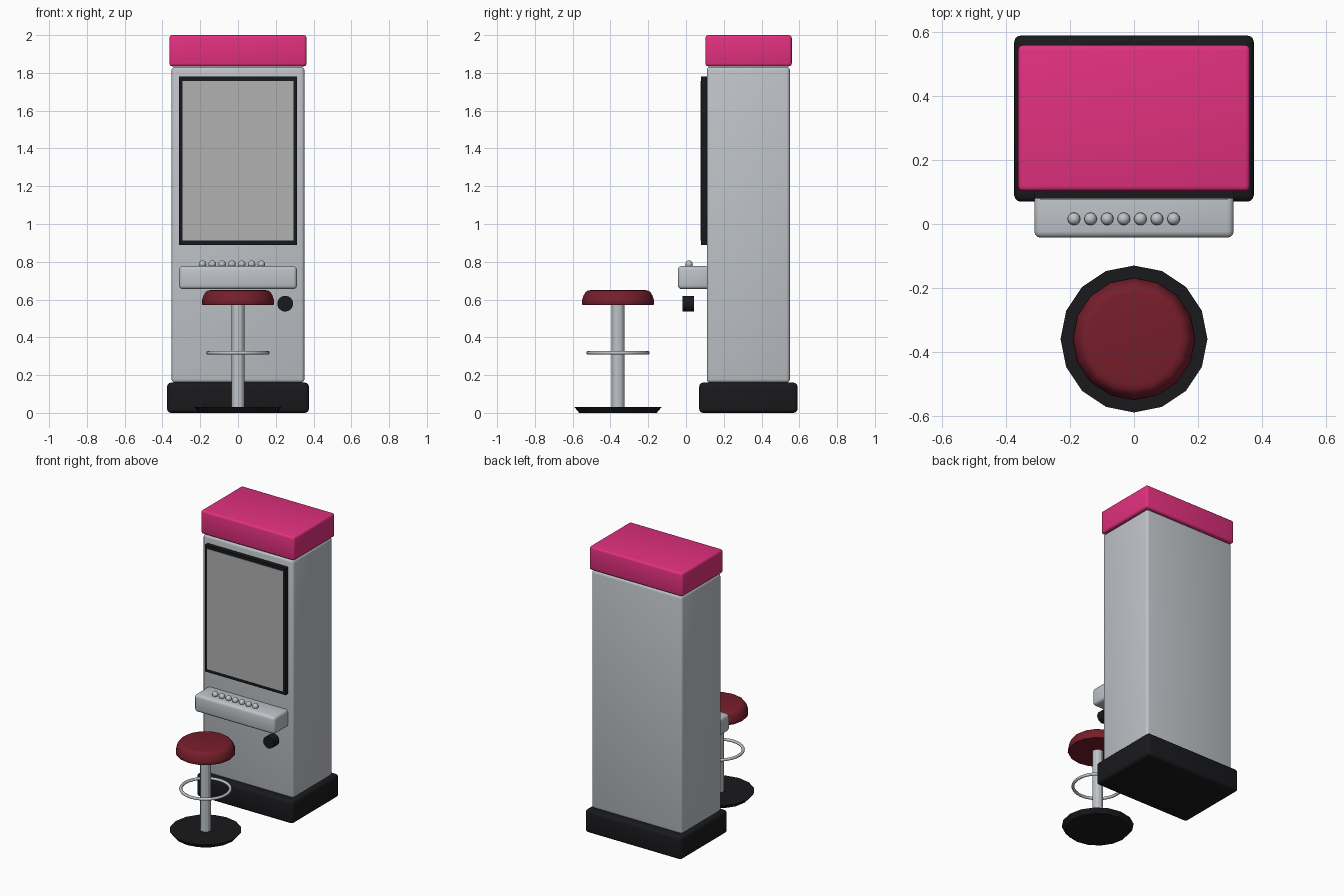
import bpy, math
from math import radians, cos, sin, pi

if "Cube" in bpy.data.objects:
    bpy.data.objects.remove(bpy.data.objects["Cube"])


def material(name, rgb):
    m = bpy.data.materials.new(name)
    m.diffuse_color = (*rgb, 1)
    m.use_nodes = True
    m.node_tree.nodes["Principled BSDF"].inputs["Base Color"].default_value = m.diffuse_color
    return m


PINK = material("pink", (0.76, 0.03, 0.21))
RED = material("dark_red", (0.18, 0.013, 0.024))
BLACK = material("black", (0.01, 0.01, 0.012))
METAL = material("metal", (0.52, 0.55, 0.58))
GLASS = material("glass", (0.44, 0.44, 0.44))


def finish(name, mat, angle=None):
    ob = bpy.context.object
    ob.name = name
    ob.data.materials.clear()
    ob.data.materials.append(mat)
    if angle:
        bpy.ops.object.shade_smooth_by_angle(angle=radians(angle))
    return ob


def box(name, mat, x, y, z, bevel=0.0):
    """Box from (min, max) ranges, with optional rounded edges."""
    bpy.ops.mesh.primitive_cube_add(size=1, location=[sum(r) / 2 for r in (x, y, z)])
    ob = bpy.context.object
    ob.scale = [r[1] - r[0] for r in (x, y, z)]
    bpy.ops.object.transform_apply(location=False, rotation=False, scale=True)
    finish(name, mat)
    if bevel:
        mod = ob.modifiers.new("bevel", 'BEVEL')
        mod.width = bevel
        mod.segments = 3
        bpy.ops.object.modifier_apply(modifier=mod.name)
        bpy.ops.object.shade_smooth_by_angle(angle=radians(40))
    return ob


def lathe(name, mat, profile, location, sides=16, angle=None):
    """Closed solid of stacked rings from (radius, z) pairs."""
    verts = [(r * cos(2 * pi * i / sides), r * sin(2 * pi * i / sides), z)
             for r, z in profile for i in range(sides)]
    faces = [list(range(sides))[::-1],
             list(range((len(profile) - 1) * sides, len(profile) * sides))]
    for k in range(len(profile) - 1):
        for i in range(sides):
            a, b = k * sides + i, k * sides + (i + 1) % sides
            faces.append((a, b, b + sides, a + sides))
    mesh = bpy.data.meshes.new(name)
    mesh.from_pydata(verts, [], faces)
    ob = bpy.data.objects.new(name, mesh)
    ob.location = location
    bpy.context.collection.objects.link(ob)
    bpy.ops.object.select_all(action='DESELECT')
    bpy.context.view_layer.objects.active = ob
    ob.select_set(True)
    return finish(name, mat, angle)


# Cabinet: plinth, body and lit top sign
box("plinth", BLACK, (-0.375, 0.375), (0.07, 0.59), (0, 0.16), 0.02)
box("cabinet_body", METAL, (-0.352, 0.352), (0.11, 0.55), (0.16, 1.832), 0.018)
box("top_sign", PINK, (-0.363, 0.363), (0.103, 0.56), (1.835, 2.0), 0.015)

# Screen with dark surround
box("screen_surround", BLACK, (-0.313, 0.313), (0.08, 0.13), (0.89, 1.78))
box("screen", GLASS, (-0.295, 0.295), (0.077, 0.09), (0.912, 1.757))

# Control shelf with a row of buttons
box("control_shelf", METAL, (-0.312, 0.312), (-0.043, 0.125), (0.655, 0.777), 0.02)
for i in range(7):
    bpy.ops.mesh.primitive_uv_sphere_add(segments=12, ring_count=8, radius=0.02,
                                         location=(-0.188 + i * 0.052, 0.016, 0.787))
    finish(f"button_{i + 1}", METAL, 60)

# Round knob below the shelf
bpy.ops.mesh.primitive_cylinder_add(vertices=16, radius=0.042, depth=0.06,
                                    location=(0.25, 0.012, 0.578),
                                    rotation=(radians(90), 0, 0))
finish("knob", BLACK, 40)

# Stool: foot, column, foot ring and padded seat
STOOL = (0, -0.36, 0)
lathe("stool_foot", BLACK, [(0.205, 0), (0.23, 0.03)], STOOL)
lathe("stool_column", METAL, [(0.035, 0.02), (0.035, 0.59)], STOOL, 12)
bpy.ops.mesh.primitive_torus_add(major_radius=0.158, minor_radius=0.01,
                                 major_segments=32, minor_segments=8,
                                 location=(0, -0.36, 0.318))
finish("foot_ring", METAL, 60)
lathe("seat", RED, [(0.188, 0.57), (0.192, 0.578), (0.19, 0.597), (0.182, 0.622),
                    (0.173, 0.638), (0.161, 0.647), (0.145, 0.65)],
      STOOL, 16, 40)
